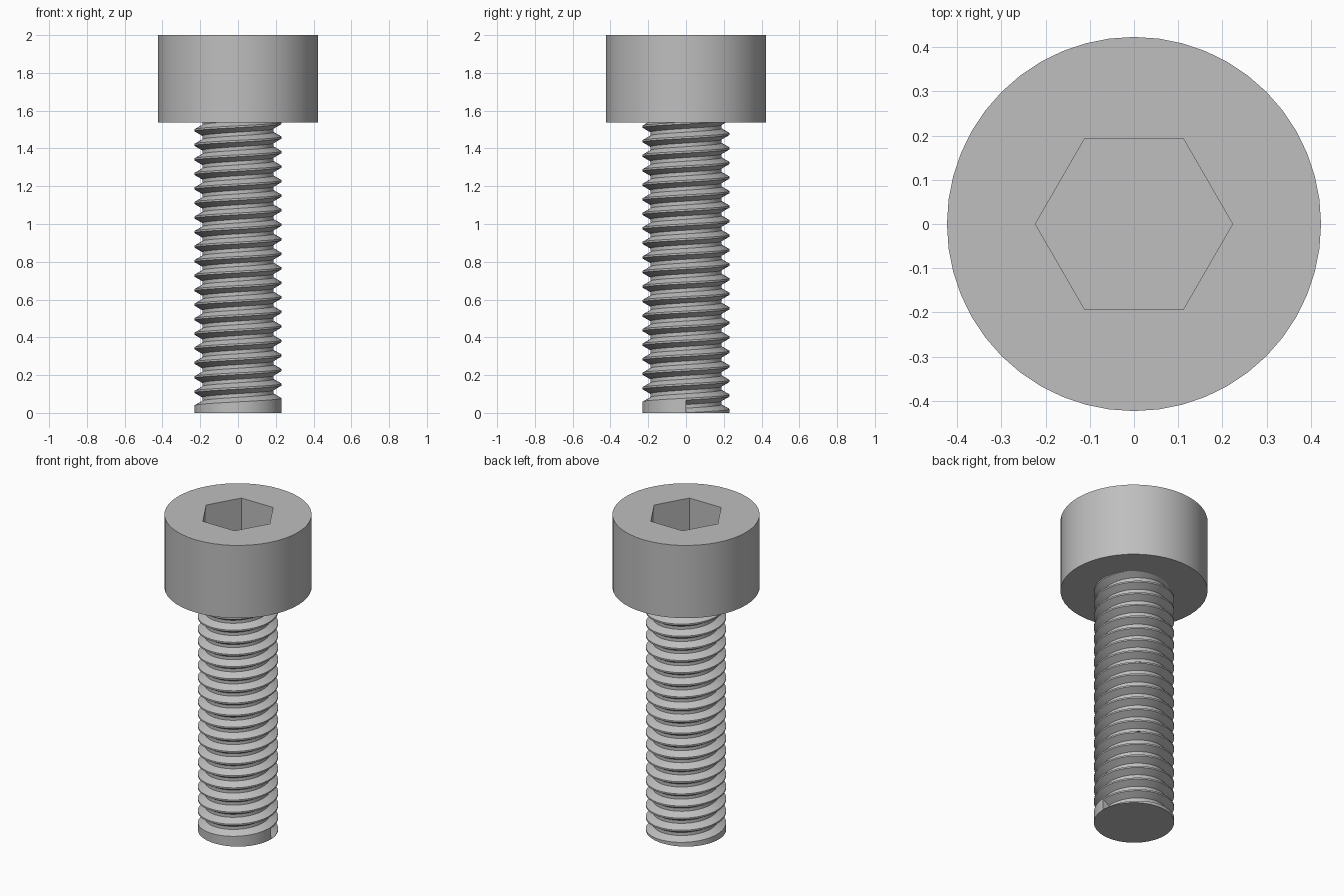
import bpy, bmesh
from math import cos, sin, pi

if "Cube" in bpy.data.objects:
    bpy.data.objects.remove(bpy.data.objects["Cube"], do_unlink=True)

SEG = 48
HEAD_R, HEAD_Z, TOP = 0.423, 1.5385, 2.0
HEX_R, HEX_DEPTH = 0.223, 0.23
CREST_R, ROOT_R, PITCH = 0.2308, 0.189, 1 / 13
TURNS, PHASE = 21, -0.004

steel = bpy.data.materials.new("grey_steel")
steel.use_nodes = True
grey = (0.52, 0.52, 0.52, 1)
steel.diffuse_color = grey
steel.node_tree.nodes["Principled BSDF"].inputs["Base Color"].default_value = grey


def finish(bm, name):
    bmesh.ops.remove_doubles(bm, verts=bm.verts, dist=1e-5)
    mesh = bpy.data.meshes.new(name)
    bm.to_mesh(mesh)
    bm.free()
    mesh.materials.append(steel)
    obj = bpy.data.objects.new(name, mesh)
    bpy.context.collection.objects.link(obj)
    bpy.ops.object.select_all(action="DESELECT")
    obj.select_set(True)
    bpy.context.view_layer.objects.active = obj
    bpy.ops.object.shade_smooth_by_angle(angle=pi / 6)


def ring(bm, count, radius, z):
    return [bm.verts.new((radius * cos(2 * pi * i / count), radius * sin(2 * pi * i / count), z))
            for i in range(count)]


def wall(bm, low, high):
    n = len(low)
    for i in range(n):
        j = (i + 1) % n
        bm.faces.new((low[i], low[j], high[j], high[i]))


# Cylindrical head with a hexagonal socket
bm = bmesh.new()
base, rim = ring(bm, SEG, HEAD_R, HEAD_Z), ring(bm, SEG, HEAD_R, TOP)
hex_rim, hex_floor = ring(bm, 6, HEX_R, TOP), ring(bm, 6, HEX_R, TOP - HEX_DEPTH)
wall(bm, base, rim)
wall(bm, hex_rim, hex_floor)
bm.faces.new(base[::-1])
bm.faces.new(hex_floor)
step = SEG // 6
for i in range(6):
    arc = [rim[(i * step + k) % SEG] for k in range(step + 1)]
    bm.faces.new(arc + [hex_rim[(i + 1) % 6], hex_rim[i]])
finish(bm, "socket_head")


# Shank with a right-handed thread, solid below the first turn
def thread_column(bm, i):
    angle = 2 * pi * i / SEG
    points = [(CREST_R, 0)]
    for n in range(TURNS):
        crest = PITCH * (n + i / SEG) + PHASE
        if n:
            points.append((CREST_R, crest - PITCH / 16))
        points += [(CREST_R, crest + PITCH / 16),
                   (ROOT_R, crest + PITCH * 3 / 8),
                   (ROOT_R, crest + PITCH * 5 / 8)]
    limit = HEAD_Z + 0.01
    return [bm.verts.new((r * cos(angle), r * sin(angle), min(max(z, 0), limit)))
            for r, z in points]


bm = bmesh.new()
columns = [thread_column(bm, i) for i in range(SEG + 1)]
for a, b in zip(columns, columns[1:]):
    for k in range(len(a) - 1):
        bm.faces.new((a[k], b[k], b[k + 1], a[k + 1]))
# Thread start step and flat tip
start = columns[0]
bm.faces.new(start[1:5])
bm.faces.new([c[0] for c in reversed(columns[:-1])])
bmesh.ops.dissolve_degenerate(bm, dist=1e-6, edges=bm.edges)
finish(bm, "threaded_shank")
